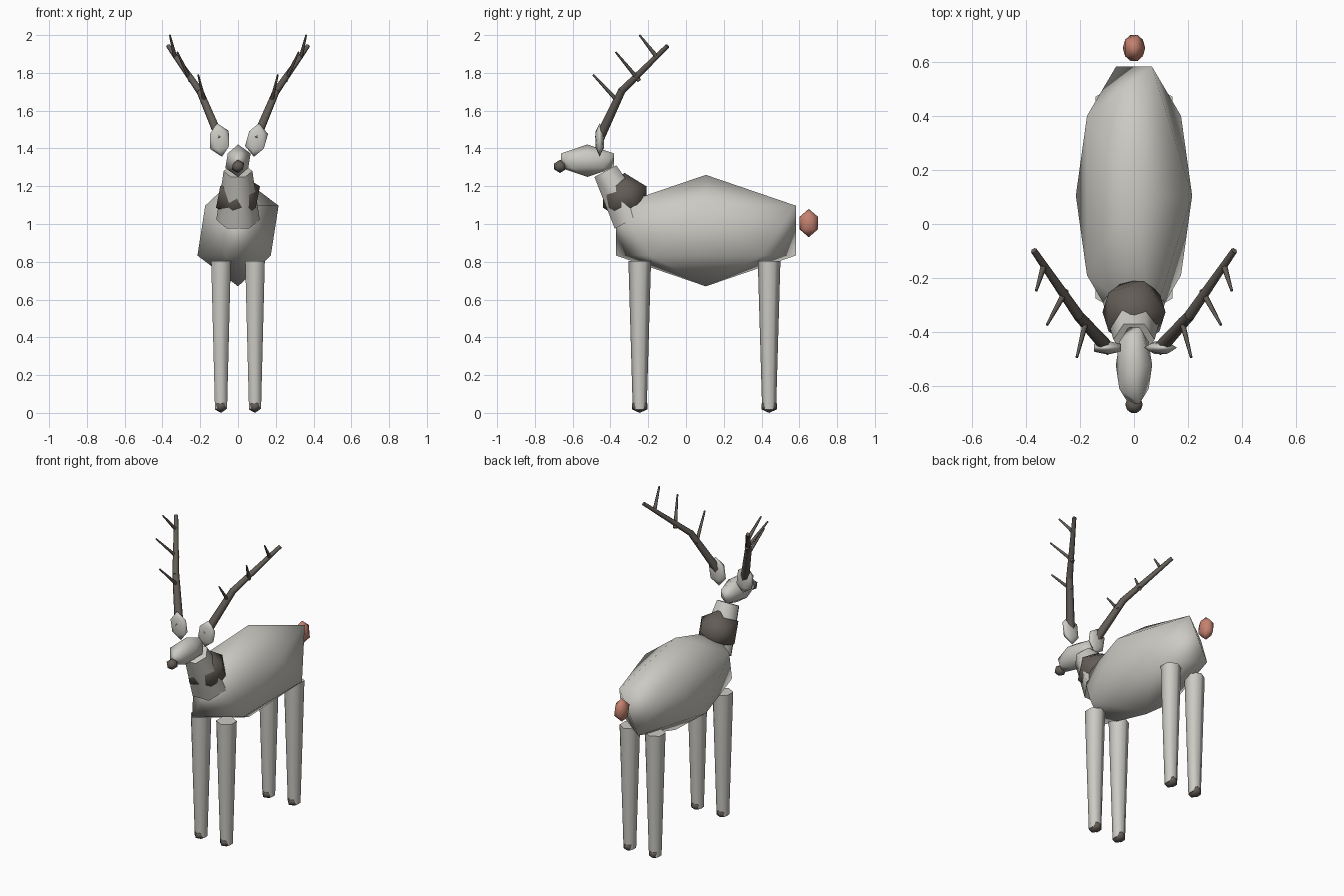
import bpy
import math
from mathutils import Vector

if "Cube" in bpy.data.objects:
    bpy.data.objects.remove(bpy.data.objects["Cube"])


def material(name, rgb):
    m = bpy.data.materials.new(name)
    m.diffuse_color = (*rgb, 1)
    m.use_nodes = True
    m.node_tree.nodes["Principled BSDF"].inputs["Base Color"].default_value = m.diffuse_color
    return m


PALE = material("pale_grey", (0.60, 0.59, 0.55))
DARK = material("dark_brown", (0.125, 0.108, 0.094))
PINK = material("tail_pink", (0.55, 0.22, 0.16))


def finish(obj, name, mat):
    obj.name = name
    obj.data.materials.append(mat)
    for p in obj.data.polygons:
        p.use_smooth = True
    return obj


def ball(name, loc, scale, mat, tilt=0):
    """Twenty-sided ball stretched to size."""
    bpy.ops.mesh.primitive_ico_sphere_add(subdivisions=1, radius=1, location=loc,
                                          rotation=(0, tilt, 0))
    obj = bpy.context.object
    obj.scale = scale
    return finish(obj, name, mat)


def limb(name, a, b, ra, rb, mat, spin=0.0):
    """Six-sided tapered rod from a to b, with sharp end caps."""
    a, b = Vector(a), Vector(b)
    axis = b - a
    bpy.ops.mesh.primitive_cone_add(vertices=6, radius1=ra, radius2=rb,
                                    depth=axis.length, location=(a + b) / 2)
    obj = bpy.context.object
    for v in obj.data.vertices:                      # spin about own axis
        x, y = v.co.x, v.co.y
        v.co.x = x * math.cos(spin) - y * math.sin(spin)
        v.co.y = x * math.sin(spin) + y * math.cos(spin)
    obj.rotation_euler = Vector((0, 0, 1)).rotation_difference(axis).to_euler()
    finish(obj, name, mat)
    bpy.ops.object.shade_smooth_by_angle(angle=math.radians(65))
    return obj


# Body, neck and head
ball("body", (0, 0.105, 0.965), (0.24, 0.56, 0.295), PALE)
limb("neck", (0, -0.289, 1.022), (0, -0.427, 1.28), 0.115, 0.076, PALE, math.pi / 6 * 3)
ball("ruff", (0, -0.325, 1.143), (0.13, 0.135, 0.127), DARK)
ball("head", (0, -0.522, 1.335), (0.075, 0.165, 0.086), PALE)
ball("nose", (0, -0.667, 1.305), (0.036, 0.036, 0.035), DARK)
ball("tail", (0, 0.65, 1.005), (0.046, 0.057, 0.075), PINK)

# Legs and hooves
for end, y in (("front", -0.245), ("rear", 0.44)):
    for side, s in (("left", 1), ("right", -1)):
        limb(f"{end}_leg_{side}", (s * 0.09, y, 0.02), (s * 0.09, y, 0.805),
             0.037, 0.06, PALE)
        ball(f"{end}_hoof_{side}", (s * 0.09, y, 0.034), (0.037, 0.048, 0.034), DARK)

# Antler tines as (base, tip)
TINES = (
    ((0.175, -0.352, 1.640), (0.211, -0.492, 1.790)),
    ((0.252, -0.248, 1.760), (0.321, -0.372, 1.910)),
    ((0.333, -0.155, 1.885), (0.361, -0.246, 2.000)),
)

# Ears and antlers, mirrored left to right
for side, s in (("left", 1), ("right", -1)):
    ball(f"ear_{side}", (s * 0.098, -0.457, 1.445), (0.062, 0.027, 0.09), PALE, s * 0.15)

    def m(p):
        return (s * p[0], p[1], p[2])

    bend = (0.205, -0.338, 1.71)
    limb(f"antler_lower_{side}", m((0.095, -0.46, 1.45)), m(bend), 0.026, 0.02, DARK)
    limb(f"antler_upper_{side}", m((0.2, -0.345, 1.70)), m((0.37, -0.098, 1.943)),
         0.02, 0.012, DARK)
    for i, (base, tip) in enumerate(TINES):
        limb(f"tine_{side}_{i + 1}", m(base), m(tip), 0.012, 0.005, DARK)
